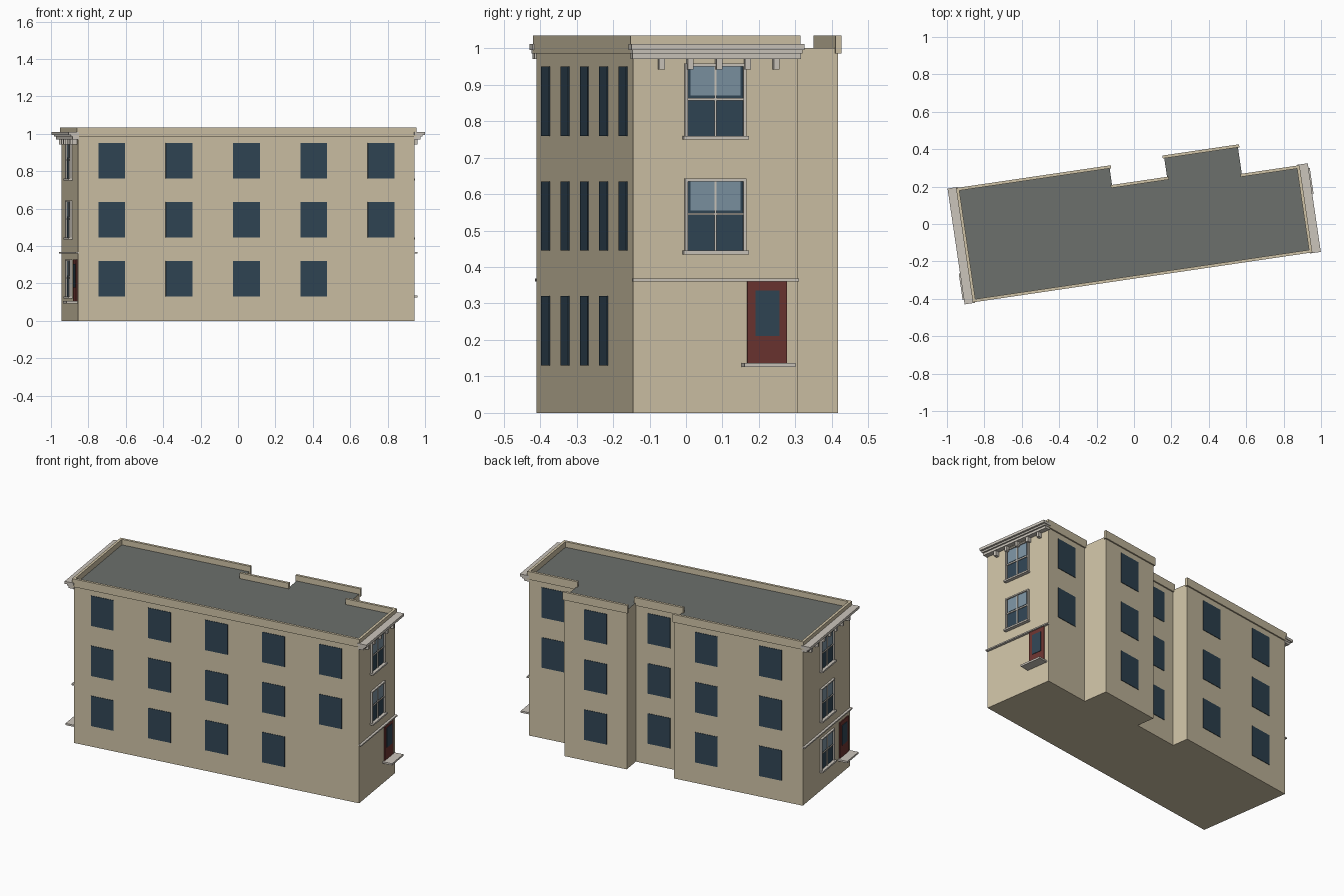
import bpy, bmesh
from math import radians
from mathutils import Vector, Matrix

if "Cube" in bpy.data.objects:
    bpy.data.objects.remove(bpy.data.objects["Cube"])

# Building axes: slightly turned about z, origin at the front left corner
PLACE = Matrix.Translation((-0.855, -0.41, 0)) @ Matrix.Rotation(radians(8.375), 4, 'Z')
PLAN = [(0, 0), (1.819, 0), (1.819, .455), (1.515, .455), (1.515, .613),
        (1.117, .613), (1.117, .497), (.82, .497), (.82, .602), (0, .602)]
FLOORS = [(.13, .32), (.445, .635), (.76, .95)]
ROOF_Z = 1.0


def material(name, rgb):
    m = bpy.data.materials.new(name)
    m.diffuse_color = (*rgb, 1)
    m.use_nodes = True
    m.node_tree.nodes["Principled BSDF"].inputs["Base Color"].default_value = m.diffuse_color
    return m


STONE = material("stone", (.62, .54, .38))
ROOF = material("roof_grey", (.15, .16, .15))
GLASS = material("glass", (.03, .06, .09))
BLIND = material("blind", (.2, .29, .36))
TRIM = material("trim", (.6, .56, .5))
DOOR = material("door_red", (.15, .035, .03))

parts = {}  # part name -> (bmesh, material)


def frame(i):
    """Matrix of wall i: x along the wall, y outward, z up; plus its length."""
    p, q = Vector(PLAN[i]), Vector(PLAN[(i + 1) % len(PLAN)])
    d = (q - p).normalized()
    m = Matrix(((d.x, d.y, 0, p.x), (d.y, -d.x, 0, p.y), (0, 0, 1, 0), (0, 0, 0, 1)))
    return PLACE @ m, (q - p).length


def box(name, mat, wall, a, d, z):
    """Add a box spanning a (along), d (outward), z to the named part."""
    bm = parts.setdefault(name, (bmesh.new(), mat))[0]
    m = frame(wall)[0]
    vs = [bm.verts.new(m @ Vector((x, y, h))) for x in a for y in d for h in z]
    for f in ((0, 1, 3, 2), (4, 6, 7, 5), (0, 4, 5, 1), (2, 3, 7, 6), (0, 2, 6, 4), (1, 5, 7, 3)):
        bm.faces.new([vs[k] for k in f])


def finish(name, bm, mats):
    bmesh.ops.recalc_face_normals(bm, faces=bm.faces)
    me = bpy.data.meshes.new(name)
    bm.to_mesh(me)
    bm.free()
    for m in mats:
        me.materials.append(m)
    ob = bpy.data.objects.new(name, me)
    bpy.context.collection.objects.link(ob)


# Main body: extruded plan with a grey roof deck
bm = bmesh.new()
base = bm.faces.new([bm.verts.new(PLACE @ Vector((*p, 0))) for p in PLAN])
ext = bmesh.ops.extrude_face_region(bm, geom=[base], use_keep_orig=True)["geom"]
bmesh.ops.translate(bm, vec=(0, 0, ROOF_Z), verts=[g for g in ext if isinstance(g, bmesh.types.BMVert)])
for g in ext:
    if isinstance(g, bmesh.types.BMFace):
        g.material_index = 1
finish("walls", bm, [STONE, ROOF])

# Parapets along the front, ends and back (not on the short returns)
for w in (0, 1, 2, 4, 6, 8, 9):
    L = frame(w)[1]
    box("parapet", STONE, w, (-.008, L + .008), (-.008, .008), (.985, 1.035))

# Plain windows: wall, count, bays without a ground floor window
for w, n, no_ground in ((0, 5, (4,)), (2, 1, (0,)), (4, 1, ()), (6, 1, ()), (8, 2, ())):
    L = frame(w)[1]
    for k in range(n):
        c = L * (k + .5) / n
        for fl, z in enumerate(FLOORS):
            if fl or k not in no_ground:
                box("side_windows", GLASS, w, (c - .072, c + .072), (-.004, .003), z)


def sash_window(w, c, z0, z1):
    """Framed sash window with a blind in the upper half and a sill."""
    h, t, mid = .077, .008, (z0 + z1) / 2 + .005
    box("sash_glass", GLASS, w, (c - h, c + h), (-.004, .003), (z0, z1))
    box("sash_blinds", BLIND, w, (c - h + .008, c + h - .008), (0, .005), (mid + .01, z1))
    for s in (-1, 1):
        box("window_frames", TRIM, w, sorted((c + s * h, c + s * (h + t))), (-.004, .013), (z0, z1 + t))
    box("window_frames", TRIM, w, (c - h, c + h), (-.004, .013), (z1, z1 + t))
    box("window_frames", TRIM, w, (c - .003, c + .003), (0, .008), (z0, z1))
    box("window_frames", TRIM, w, (c - h, c + h), (0, .008), (mid - .003, mid + .003))
    box("window_sills", TRIM, w, (c - .09, c + .09), (-.004, .022), (z0 - .01, z0))


# Decorated end walls: wall, first sash floor, door base height, bracket count
for w, first, dz, nb in ((1, 1, .137, 5), (9, 0, .105, 7)):
    L = frame(w)[1]
    for z0, z1 in FLOORS[first:]:
        sash_window(w, L / 2, z0, z1)
    # Door with glass panel and step
    c = L - .084
    box("doors", DOOR, w, (c - .055, c + .055), (-.004, .006), (dz, dz + .224))
    box("door_glass", GLASS, w, (c - .033, c + .033), (0, .009), (dz + .074, dz + .198))
    box("door_steps", TRIM, w, (c - .071, c + .071), (-.004, .06), (dz - .011, dz))
    # String course
    box("string_course", TRIM, w, (-.002, L + .002), (-.004, .015), (.361, .369))
    # Stepped cornice
    box("cornice", TRIM, w, (-.006, L + .006), (-.004, .03), (.971, .985))
    box("cornice", TRIM, w, (-.008, L + .008), (-.004, .04), (.985, .995))
    box("cornice", TRIM, w, (-.012, L + .012), (-.004, .053), (.995, 1.011))
    # Brackets under the cornice
    for k in range(nb):
        b = L / 2 + .008 + (k - (nb - 1) / 2) * .0795
        box("cornice_brackets", TRIM, w, (b - .008, b + .008), (-.004, .025), (.942, .972))

for name, (bm, mat) in parts.items():
    finish(name, bm, [mat])
